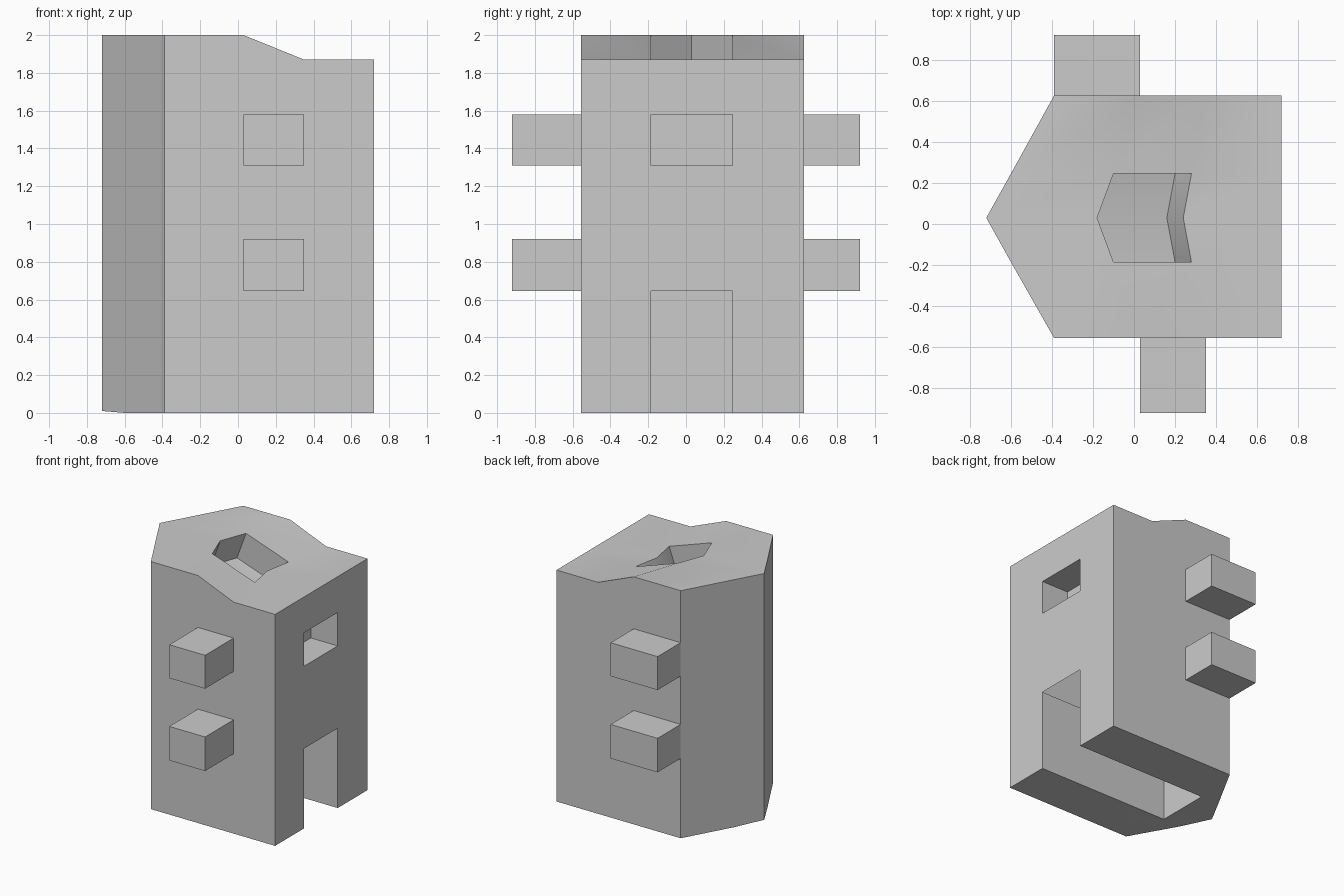
import bpy, bmesh, math

if "Cube" in bpy.data.objects:
    bpy.data.objects.remove(bpy.data.objects["Cube"])

# Stations across the depth (y): left outline and the two roof crease positions
Y = [-0.555, -0.185, 0.03, 0.245, 0.625]
LEFT = [-0.39, -0.60, -0.72, -0.60, -0.39]
CREASE_HI = [0.03, -0.10, -0.18, -0.10, 0.03]
CREASE_LO = [0.35, 0.28, 0.24, 0.28, 0.35]
BASE = [0, 0, 0.01, 0, 0]
RIGHT, TOP, LOW = 0.72, 2.0, 1.87
Z = [0, 0.645, 1.31, 1.58, LOW]
DOOR_END, WINDOW_END = -0.44, 0.48


def finish(bm, name, smooth=False):
    bmesh.ops.remove_doubles(bm, verts=bm.verts[:], dist=0.0005)
    bmesh.ops.recalc_face_normals(bm, faces=bm.faces[:])
    me = bpy.data.meshes.new(name)
    bm.to_mesh(me)
    bm.free()
    ob = bpy.data.objects.new(name, me)
    bpy.context.collection.objects.link(ob)
    if smooth:
        bpy.ops.object.select_all(action='DESELECT')
        ob.select_set(True)
        bpy.context.view_layer.objects.active = ob
        bpy.ops.object.shade_smooth_by_angle(angle=math.radians(30))
    return ob


def build_body():
    bm = bmesh.new()

    def face(*pts):
        bm.faces.new([bm.verts.new(p) for p in pts])

    def roof(j):
        return [(LEFT[j], Y[j], TOP), (CREASE_HI[j], Y[j], TOP),
                (CREASE_LO[j], Y[j], LOW), (RIGHT, Y[j], LOW)]

    def walls(loop, shift, skip=()):
        moved = [tuple(a + b for a, b in zip(p, shift)) for p in loop]
        for i in range(len(loop)):
            k = (i + 1) % len(loop)
            if i not in skip:
                face(loop[i], loop[k], moved[k], moved[i])
        return moved

    for j in range(4):
        a, b = roof(j), roof(j + 1)
        inner = j in (1, 2)
        # roof, leaving the pit open
        for i in range(3):
            if not (inner and i == 1):
                face(a[i], a[i + 1], b[i + 1], b[i])
        # pointed left side
        la, lb = (LEFT[j], Y[j], BASE[j]), (LEFT[j + 1], Y[j + 1], BASE[j + 1])
        face(la, a[0], b[0], lb)
        # right side, leaving door and window open
        for k in range(4):
            if not (inner and k in (0, 2)):
                face((RIGHT, Y[j], Z[k]), (RIGHT, Y[j + 1], Z[k]),
                     (RIGHT, Y[j + 1], Z[k + 1]), (RIGHT, Y[j], Z[k + 1]))
        # underside around the door passage
        if inner:
            face(la, (DOOR_END, Y[j], 0), (DOOR_END, Y[j + 1], 0), lb)
        elif j == 0:
            face(la, (RIGHT, Y[0], 0), (RIGHT, Y[1], 0), (DOOR_END, Y[1], 0), lb)
        else:
            face(la, (DOOR_END, Y[3], 0), (RIGHT, Y[3], 0), (RIGHT, Y[4], 0), lb)

    # front and back walls
    for j in (0, 4):
        face((LEFT[j], Y[j], 0), *[(RIGHT, Y[j], z) for z in Z], *roof(j)[2::-1])

    # sunken roof pit, following the roof slope
    rim = [roof(j)[1] for j in (1, 2, 3)] + [roof(j)[2] for j in (3, 2, 1)]
    f = walls(rim, (-0.08, 0, -0.22))
    face(f[0], f[1], f[4], f[5])
    face(f[1], f[2], f[3], f[4])

    # window recess
    ring = [(RIGHT, Y[j], Z[2]) for j in (1, 2, 3)] + [(RIGHT, Y[j], Z[3]) for j in (3, 2, 1)]
    face(*walls(ring, (WINDOW_END - RIGHT, 0, 0)))

    # door passage, open above and below
    ring = [(RIGHT, Y[j], 0) for j in (1, 2, 3)] + [(RIGHT, Y[j], Z[1]) for j in (3, 2, 1)]
    face(*walls(ring, (DOOR_END - RIGHT, 0, 0), skip=(0, 1, 3, 4)))
    return finish(bm, "tower_body", smooth=True)


def box(name, lo, hi):
    bm = bmesh.new()
    bmesh.ops.create_cube(bm, size=1)
    for v in bm.verts:
        v.co = [lo[i] if v.co[i] < 0 else hi[i] for i in range(3)]
    return finish(bm, name)


build_body()

# projecting blocks on the front and back walls
for level, (z0, z1) in {"lower": (0.645, 0.92), "upper": (1.31, 1.58)}.items():
    box(level + "_front_block", (0.03, -0.92, z0), (0.35, -0.55, z1))
    box(level + "_back_block", (-0.39, 0.62, z0), (0.03, 0.92, z1))
